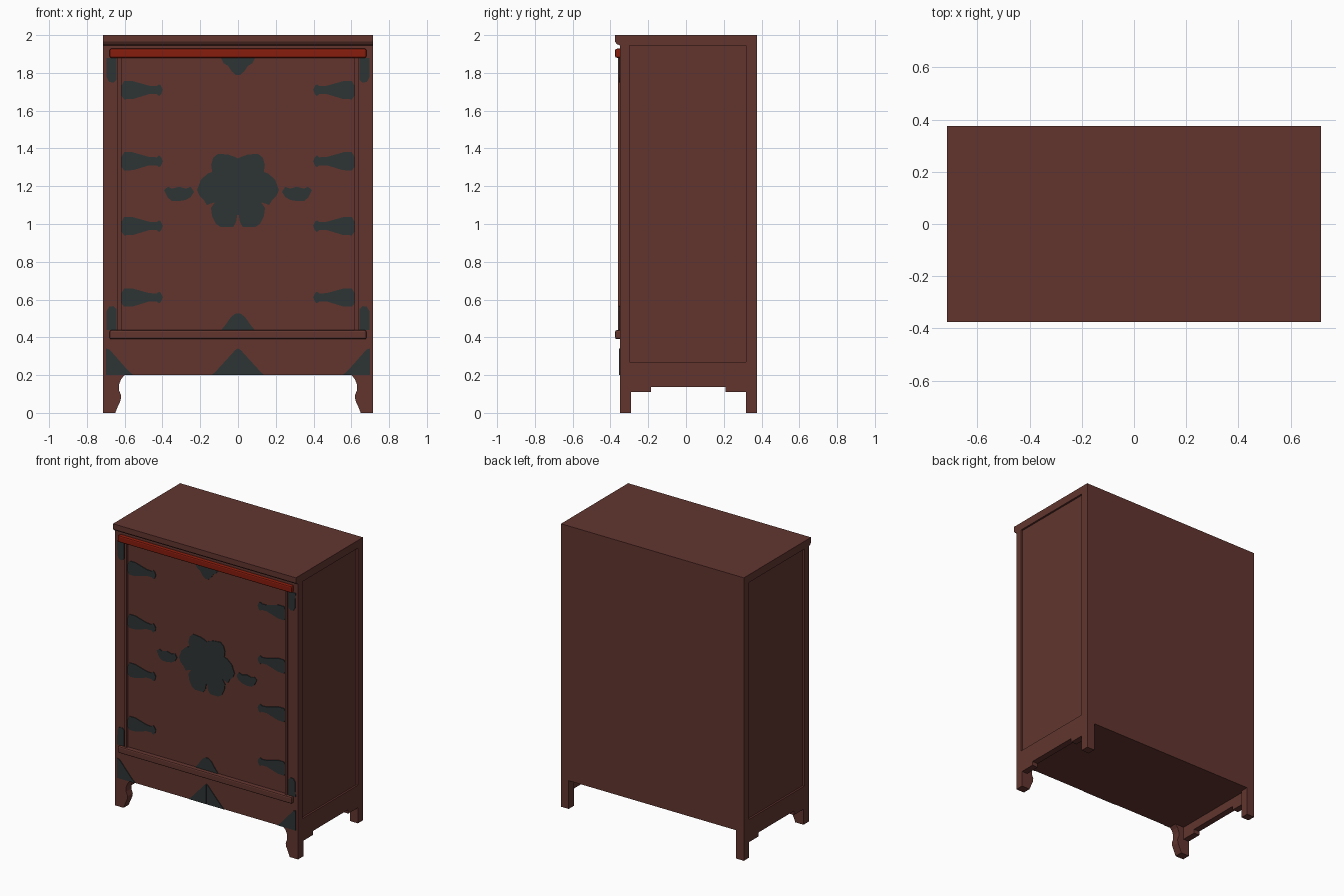
import bpy, bmesh


def material(name, rgb):
    m = bpy.data.materials.new(name)
    m.diffuse_color = (*rgb, 1)
    return m


WOOD = material("brown lacquer", (0.122, 0.036, 0.028))
IRON = material("dark iron", (0.026, 0.034, 0.034))
RED = material("red lacquer", (0.242, 0.012, 0.004))


def prism(name, pts, axis, a, b, mat):
    """Extrude a 2D outline from a to b along x (outline in y,z) or y (outline in x,z)."""
    def place(p, d):
        return (d, p[0], p[1]) if axis == 'x' else (p[0], d, p[1])
    bm = bmesh.new()
    lo = [bm.verts.new(place(p, a)) for p in pts]
    hi = [bm.verts.new(place(p, b)) for p in pts]
    bm.faces.new(lo)
    bm.faces.new(hi)
    n = len(pts)
    for i in range(n):
        j = (i + 1) % n
        bm.faces.new((lo[i], lo[j], hi[j], hi[i]))
    bmesh.ops.recalc_face_normals(bm, faces=bm.faces)
    me = bpy.data.meshes.new(name)
    bm.to_mesh(me)
    bm.free()
    me.materials.append(mat)
    ob = bpy.data.objects.new(name, me)
    bpy.context.collection.objects.link(ob)
    return ob


def box(name, x0, x1, y0, y1, z0, z1, mat=WOOD):
    return prism(name, [(x0, z0), (x1, z0), (x1, z1), (x0, z1)], 'y', y0, y1, mat)


def flip(pts):
    return [(-x, z) for x, z in pts]


def plate(name, pts, front, both=True):
    """Thin iron plate standing 0.005 proud of the surface at y = front, with its mirror."""
    prism(name, pts, 'y', front - 0.005, front + 0.002, IRON)
    if both:
        prism(name + "_mirror", flip(pts), 'y', front - 0.005, front + 0.002, IRON)


FRAME, DOOR = -0.35, -0.345

# Carcass with door surface, and top board with moulded front edge
box("carcass", -0.702, 0.702, DOOR, 0.375, 0.2, 1.96)
prism("top_board", [(0.375, 2), (-0.375, 2), (-0.375, 1.965), (-0.367, 1.953),
                    (-0.35, 1.945), (0.375, 1.945)], 'x', -0.715, 0.715, WOOD)

# Front frame
box("front_apron", -0.67, 0.67, FRAME, -0.30, 0.2, 0.42)
box("front_fascia", -0.67, 0.67, FRAME, -0.30, 1.90, 1.95)

# Front leg outline: straight outside, cabriole curve inside
leg = [(0.715, 0), (0.65, 0), (0.638, 0.03), (0.622, 0.065), (0.618, 0.09),
       (0.63, 0.12), (0.63, 0.15), (0.618, 0.18), (0.60, 0.2),
       (0.60, 0.21), (0.715, 0.21)]
# Side apron outline with stepped lower edge
apron = [(-0.31, 0.27), (-0.31, 0.11), (-0.185, 0.11), (-0.185, 0.138),
         (0.21, 0.138), (0.21, 0.11), (0.33, 0.11), (0.33, 0.27)]

for s, side in ((1, "right"), (-1, "left")):
    def span(a, b):
        return sorted((s * a, s * b))
    prism(side + "_front_leg", leg if s > 0 else flip(leg), 'y', FRAME, -0.292, WOOD)
    box(side + "_front_stile", *span(0.63, 0.715), FRAME, -0.30, 0.2, 1.95)
    box(side + "_back_post", *span(0.655, 0.715), 0.318, 0.375, 0, 1.95)
    prism(side + "_side_apron", apron, 'x', *span(0.67, 0.715), WOOD)
    box(side + "_door_bead", *span(0.618, 0.637), -0.36, -0.33, 0.43, 1.89)

# Half-round rails above and below the door
for name, z0, z1, mat in (("upper_rail", 1.88, 1.928, RED), ("lower_rail", 0.39, 0.438, WOOD)):
    rail = box(name, -0.68, 0.68, -0.375, -0.33, z0, z1, mat)
    bev = rail.modifiers.new("rounding", 'BEVEL')
    bev.width, bev.segments = 0.009, 2

# Hinge plates, four per side
hinge = [(0.618, 0.02), (0.603, 0.047), (0.56, 0.047), (0.47, 0.022), (0.43, 0.02),
         (0.418, 0.03), (0.408, 0.022), (0.398, 0.0), (0.408, -0.025), (0.418, -0.032),
         (0.43, -0.022), (0.47, -0.022), (0.555, -0.048), (0.603, -0.05), (0.618, -0.03)]
for i, z in enumerate((1.71, 1.333, 0.99, 0.612)):
    plate(f"hinge_{i + 1}", [(x, z + h) for x, h in hinge], DOOR)

# Central flower plate, outlined on one half and mirrored
half = [(0.021, 1.357), (0.05, 1.367), (0.106, 1.372), (0.132, 1.35), (0.142, 1.313),
        (0.137, 1.275), (0.16, 1.267), (0.196, 1.235), (0.217, 1.18), (0.203, 1.148),
        (0.18, 1.127), (0.165, 1.1), (0.148, 1.107), (0.122, 1.115), (0.143, 1.085),
        (0.137, 1.042), (0.116, 1.0), (0.09, 0.984), (0.026, 0.984), (0.01, 1.01),
        (0.004, 1.048)]
plate("flower_plate", [(0, 1.347)] + half + flip(half)[::-1], DOOR, False)

# Handle plates beside the flower
plate("handle_plate", [(0.392, 1.18), (0.37, 1.197), (0.35, 1.187), (0.312, 1.197),
                       (0.275, 1.187), (0.25, 1.197), (0.233, 1.17), (0.25, 1.143),
                       (0.275, 1.128), (0.312, 1.121), (0.35, 1.122), (0.372, 1.14)], DOOR)

# Centre plates at the top and bottom of the door
top = [(0.09, 1.88), (0.075, 1.85), (0.053, 1.838), (0.032, 1.807), (0.012, 1.79)]
low = [(0.09, 0.437), (0.063, 0.47), (0.037, 0.508), (0.012, 0.526)]
plate("door_top_plate", top + flip(top)[::-1], DOOR, False)
plate("door_bottom_plate", low + flip(low)[::-1], DOOR, False)

# Corner straps on the stiles
plate("upper_strap", [(0.697, 1.878), (0.643, 1.878), (0.643, 1.765), (0.66, 1.748),
                      (0.682, 1.752), (0.695, 1.775)], FRAME)
plate("lower_strap", [(0.697, 0.438), (0.643, 0.438), (0.643, 0.55), (0.66, 0.565),
                      (0.682, 0.562), (0.695, 0.54)], FRAME)

# Triangular plates on the apron: split centre pair and outer corners
plate("apron_centre_plate", [(0.001, 0.201), (0.138, 0.201), (0.115, 0.222),
                             (0.015, 0.332), (0.001, 0.341)], FRAME)
plate("apron_corner_plate", [(0.698, 0.201), (0.555, 0.201), (0.58, 0.222),
                             (0.68, 0.335), (0.698, 0.341)], FRAME)
